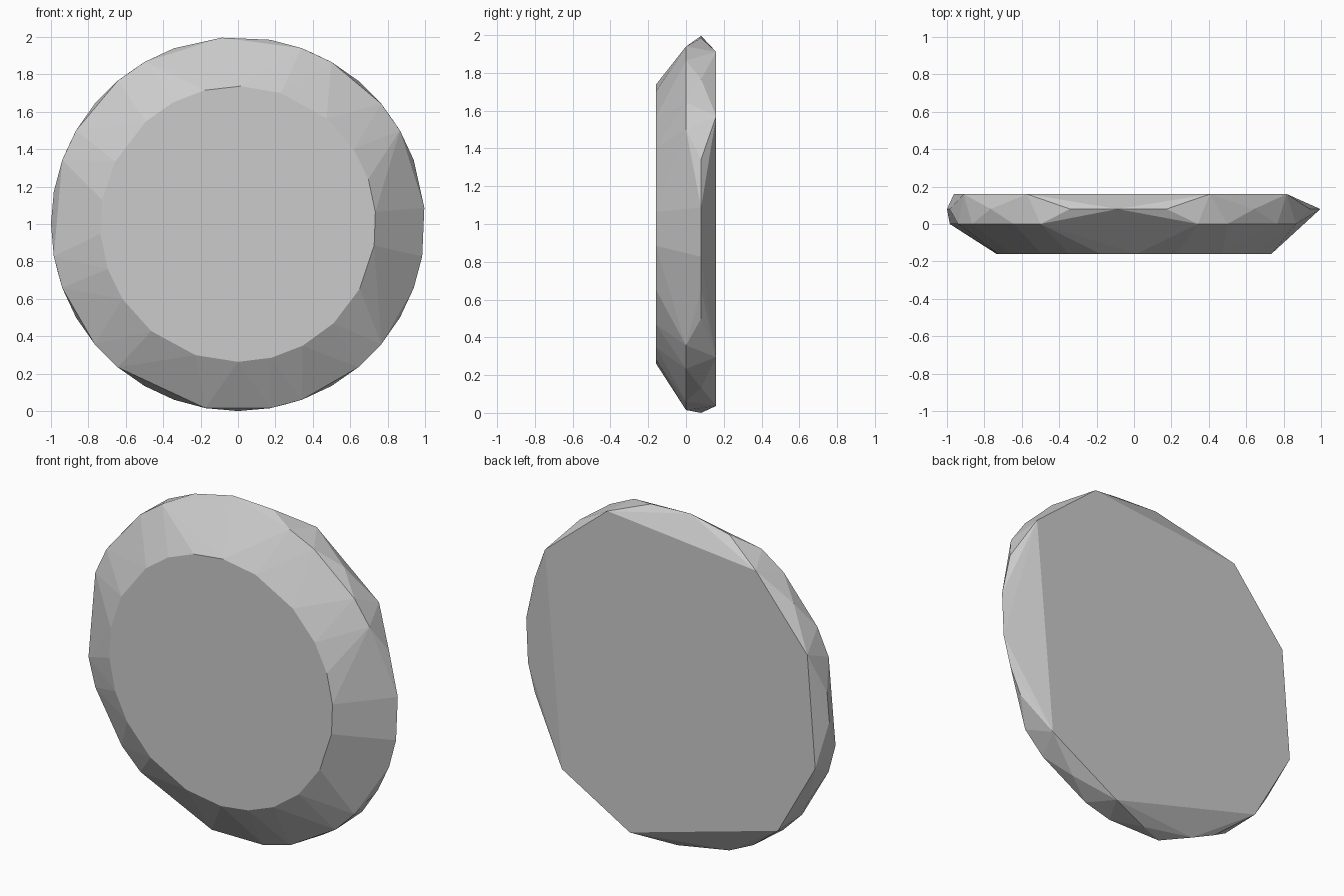
import bpy
import bmesh
import math

if "Cube" in bpy.data.objects:
    bpy.data.objects.remove(bpy.data.objects["Cube"], do_unlink=True)

CENTRE_Z = 1.0

# Stone colour
stone = bpy.data.materials.new("stone_grey")
stone.use_nodes = True
GREY = (0.6, 0.6, 0.6, 1)
stone.diffuse_color = GREY
stone.node_tree.nodes["Principled BSDF"].inputs["Base Color"].default_value = GREY

# Irregular facet corners: depth, radius, angles in degrees
RINGS = [
    # flat front face
    (-0.16, 0.737, [5, 19, 33, 50, 72, 89, 104, 118, 132, 153, 170,
                    184, 199, 213, 231, 252, 270, 284, 298, 314, 332, 351]),
    # front edge of the rim
    (0.0, 1.0, [30, 40, 60, 70, 120, 130, 150, 160, 190,
                200, 220, 230, 260, 280, 290, 310, 320]),
    # widest line of the rim
    (0.08, 1.0, [5, 20, 50, 80, 95, 110, 140, 170, 180,
                 210, 240, 250, 270, 300, 330, 340, 350]),
    # flat back face
    (0.16, 0.997, [35, 66, 125, 156, 195, 224, 285, 315]),
]

# Faceted disc, wrapped around the rings
bm = bmesh.new()
for y, radius, angles in RINGS:
    for degrees in angles:
        a = math.radians(degrees)
        bm.verts.new((radius * math.cos(a), y, CENTRE_Z + radius * math.sin(a)))
hull = bmesh.ops.convex_hull(bm, input=bm.verts)
loose = [v for v in bm.verts if not v.link_faces]
bmesh.ops.delete(bm, geom=loose, context='VERTS')

# Merge the flat front and back into single faces
bmesh.ops.dissolve_limit(bm, angle_limit=math.radians(0.5),
                         verts=bm.verts, edges=bm.edges)
bmesh.ops.recalc_face_normals(bm, faces=bm.faces)

mesh = bpy.data.meshes.new("faceted_disc")
bm.to_mesh(mesh)
bm.free()
mesh.materials.append(stone)
disc = bpy.data.objects.new("faceted_disc", mesh)
bpy.context.collection.objects.link(disc)
